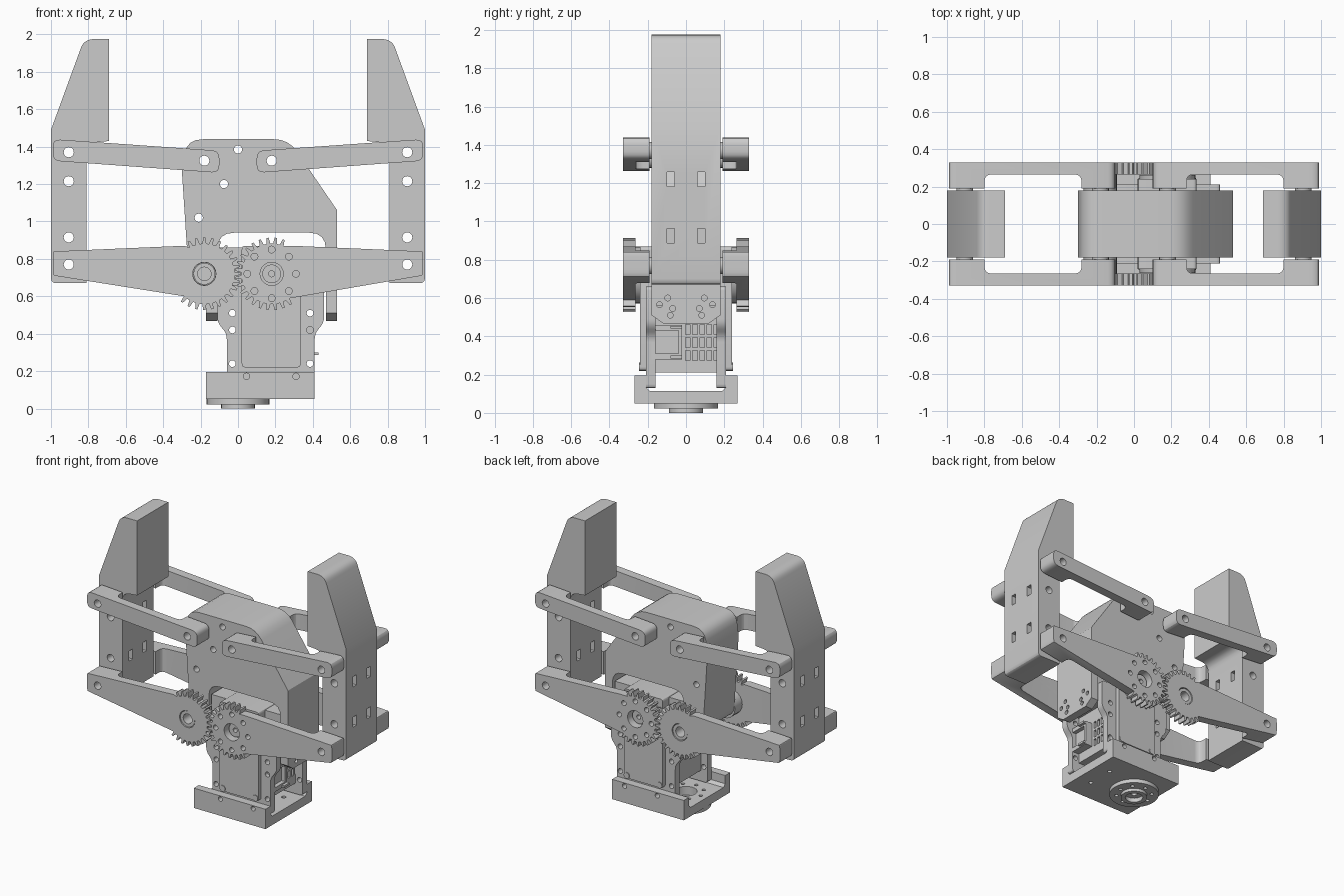
import bpy, bmesh
from math import sin, cos, pi, radians
from mathutils import Vector, Matrix

if "Cube" in bpy.data.objects:
    bpy.data.objects.remove(bpy.data.objects["Cube"])


def rounded(pts, r, n=4):
    """Round every corner of a 2D polygon; a point may carry its own radius."""
    out = []
    for i, p in enumerate(pts):
        rad = p[2] if len(p) > 2 else r
        v = Vector(p[:2])
        a, b = Vector(pts[i - 1][:2]), Vector(pts[(i + 1) % len(pts)][:2])
        if rad == 0:
            out.append(tuple(v))
            continue
        s = v + (a - v).normalized() * min(rad, (a - v).length * .48)
        e = v + (b - v).normalized() * min(rad, (b - v).length * .48)
        for k in range(n + 1):
            t = k / n
            out.append(tuple(s * (1 - t) ** 2 + v * 2 * t * (1 - t) + e * t * t))
    return out


def circle(c, r, n=24):
    return [(c[0] + r * cos(2 * pi * k / n), c[1] + r * sin(2 * pi * k / n)) for k in range(n)]


def rect(x0, x1, z0, z1):
    return [(x0, z0), (x1, z0), (x1, z1), (x0, z1)]


def mesh_of(name, prisms):
    """Each prism is (profile, axis, start, end)."""
    bm = bmesh.new()
    for pts, axis, a, b in prisms:
        def put(p, t):
            return {'x': (t, p[0], p[1]), 'y': (p[0], t, p[1]), 'z': (p[0], p[1], t)}[axis]
        lo = [bm.verts.new(put(p, a)) for p in pts]
        hi = [bm.verts.new(put(p, b)) for p in pts]
        bm.faces.new(lo)
        bm.faces.new(hi[::-1])
        for i in range(len(pts)):
            j = (i + 1) % len(pts)
            bm.faces.new((lo[i], hi[i], hi[j], lo[j]))
    bmesh.ops.recalc_face_normals(bm, faces=bm.faces[:])
    me = bpy.data.meshes.new(name)
    bm.to_mesh(me)
    bm.free()
    return me


def link_obj(name, me):
    ob = bpy.data.objects.new(name, me)
    bpy.context.collection.objects.link(ob)
    return ob


def make(name, solids, cuts=()):
    ob = link_obj(name, mesh_of(name, solids))
    if cuts:
        cutter = link_obj("cutter", mesh_of("cutter", cuts))
        cutter.hide_render = True
        mod = ob.modifiers.new("cut", 'BOOLEAN')
        mod.operation, mod.solver, mod.object = 'DIFFERENCE', 'EXACT', cutter
        mod.use_self = True
        dg = bpy.context.evaluated_depsgraph_get()
        me = bpy.data.meshes.new_from_object(ob.evaluated_get(dg))
        ob.modifiers.clear()
        ob.data = me
        bpy.data.objects.remove(cutter)
    return ob


def mirrored(ob, axis):
    me = ob.data.copy()
    s = [1, 1, 1]
    s['xyz'.index(axis)] = -1
    me.transform(Matrix.Diagonal((*s, 1)))
    me.flip_normals()
    return link_obj(ob.name + "_mirror_" + axis, me)


def drill(x, z, r=.027, y0=-.5, y1=.5):
    return (circle((x, z), r, 20), 'y', y0, y1)


# Fingers with pivot holes and side windows
finger = [(-1, .67, .03), (-1, 1.49), (-.83, 1.955, .03), (-.79, 1.975, .02), (-.69, 1.975),
          (-.69, 1.43), (-.81, 1.42, .06), (-.81, .67)]
windows = [(rect(y - .02, y + .02, z - .037, z + .037), 'x', -1.2, -.5)
           for y in (-.08, .08) for z in (.925, 1.22)]
f = make("finger", [(rounded(finger, 0), 'y', -.18, .18)],
         [drill(-.905, z) for z in (.77, .915, 1.215, 1.37)] + windows)
mirrored(f, 'x')

# Upper links: bars with thick ends, plus spacers at the pivots
upper = rounded([(-.99, 1.325), (-.99, 1.44), (-.10, 1.378), (-.10, 1.26)], .04)
pocket = rounded([(-.80, -.265, .04), (-.28, -.265, .04), (-.28, -.1), (-.80, -.1)], 0)
u = make("upper_link", [(upper, 'y', -.33, -.19)],
         [drill(-.905, 1.37), drill(-.18, 1.325), (pocket, 'z', 1, 1.6)])
s = make("pivot_spacers", [drill(x, z, .045, -.19, -.18) for x, z in
                           ((-.905, 1.37), (-.905, .77), (-.18, 1.325))],
         [drill(x, z) for x, z in ((-.905, 1.37), (-.905, .77), (-.18, 1.325))])
for part in (u, s):
    mirrored(mirrored(part, 'x'), 'y')
    mirrored(part, 'y')


# Lower arms that end in meshing gears
def gear_arm(name, side, phase, cuts):
    step = 2 * pi / 28
    pts = rounded([(-.98, .84, .0), (-.99, .84, .04), (-.99, .71, .04), (-.97, .71, .0)], 0)[1:-1]
    k = -10
    while k * step + phase < radians(120):
        a = k * step + phase
        pts += [(-.18 + r * cos(a + d * step), .72 + r * sin(a + d * step))
                for r, d in ((.162, -.30), (.194, -.13), (.194, .13), (.162, .30))]
        k += 1
    pts.append((-.29, .87))
    pts = [(p[0] * side, p[1]) for p in pts]
    gap = [(p[0] * side, p[1]) for p in
           rounded([(-.80, -.265, .04), (.1, -.265), (.1, -.1), (-.80, -.1)], 0)]
    arm = make(name, [(pts, 'y', -.33, -.19)], [(gap, 'z', .3, 1.1), drill(-.905 * side, .77)] + cuts)
    mirrored(arm, 'y')


bolts = [drill(.18 + .13 * cos(k * pi / 4), .72 + .13 * sin(k * pi / 4), .018) for k in range(8)]
gear_arm("idler_gear_arm", 1, 0, [drill(-.18, .72, .062)])
gear_arm("drive_gear_arm", -1, pi / 28, bolts + [drill(.18, .72, .062)])

# Gear axles and drive horns
axle = make("idler_axle", [drill(-.18, .72, .058, -.325, -.17)], [drill(-.18, .72, .036, -.5, -.2)])
collar = make("idler_collar", [drill(-.18, .72, .09, -.265, -.18)], [drill(-.18, .72, .06)])
horn = make("drive_horn", [drill(.18, .72, .15, -.263, -.24)], bolts + [drill(.18, .72, .04)])
boss = make("drive_boss", [drill(.18, .72, .05, -.29, -.235)], [drill(.18, .72, .016, -.5, -.25)])
for part in (axle, collar, horn, boss):
    mirrored(part, 'y')

# Palm block with an arch over the servo
palm = [(-.26, .66, .08), (-.30, 1.27, .02), (-.275, 1.44, .09), (.27, 1.44, .08), (.53, 1.06),
        (.53, .66), (.47, .66), (.47, .94, .09), (-.11, .94, .09), (-.11, .66)]
make("palm", [(rounded(palm, 0), 'y', -.18, .18)],
     [drill(x, z, .022) for x, z in ((0, 1.385), (-.075, 1.2), (-.21, 1.02))]
     + [drill(x, 1.325) for x in (-.18, .18)])

# Palm side walls with tapered ends and bolt holes
wall = [(-.18, .66), (-.18, .51), (-.12, .468), (.12, .468), (.18, .51), (.18, .66)]
spots = [(sy * y, z) for sy in (-1, 1) for y, z in ((.138, .565), (.095, .6), (.082, .51), (.07, .545))]
for name, x in (("left_wall", -.17), ("right_wall", .47)):
    make(name, [(wall, 'x', x, x + .06)], [(circle(p, .015, 14), 'x', x - .1, x + .2) for p in spots])

# Servo: head, case, covers, vents and plug
make("servo_head", [(rect(-.10, .46, .56, .86), 'y', -.165, .165)])
vents = [(rect(y - .012, y + .012, z - .026, z + .026), 'x', .33, .5)
         for y in (.01, .047, .084, .121, .158) for z in (.3, .368, .436)]
make("servo_case", [(rounded(rect(-.20, .20, .21, .6), .03), 'x', -.01, .355)], vents)
make("servo_cover", [(rounded(rect(.02, .335, .22, .87), .02), 'y', -.24, .24)])
make("servo_plug", [(rect(-.18, -.02, .28, .46), 'x', .35, .41)],
     [(rect(-.16, -.04, .31, .43), 'x', .38, .6)])
make("plug_clips", [(rect(-.08, -.02, z, z + .015), 'x', .41, .43) for z in (.285, .44)])

# Mounting plates on both servo faces
plate = [(-.06, .13), (.41, .13), (.41, .40, .03), (.46, .46, .03), (.46, .66), (-.11, .66),
         (-.11, .46, .03), (-.06, .40, .03)]
m = make("mount_plate", [(rounded(plate, .02), 'y', -.21, -.16)],
         [drill(x, z, .018) for x in (-.03, .385) for z in (.24, .42, .51)])
mirrored(m, 'y')
screws = make("plate_screws", [drill(x, .24, .022, -.246, -.2) for x in (.045, .31)])
mirrored(screws, 'y')

# Base bracket: U channel with screw holes
channel = [(-.268, .05), (.268, .05), (.268, .195), (.21, .195), (.21, .135), (.19, .115),
           (-.19, .115), (-.21, .135), (-.21, .195), (-.268, .195)]
ring = [(circle((.12 * cos(k * pi / 4), .12 * sin(k * pi / 4)), .013, 12), 'z', -.1, .3) for k in range(8)]
make("base_bracket", [(channel, 'x', -.17, .41)],
     [drill(x, .172, .017) for x in (.045, .31)] + [(circle((0, 0), .075), 'z', -.1, .3)] + ring
     + [(circle((.3, y), .015, 12), 'z', -.1, .3) for y in (-.1, .1)])

# Wrist flange under the base
make("wrist_flange", [(circle((0, 0), .168, 40), 'z', .022, .05)],
     ring + [(circle((0, 0), .06), 'z', -.1, .3)])
make("wrist_hub", [(circle((0, 0), .09, 32), 'z', 0, .022)], [(circle((0, 0), .06), 'z', -.1, .3)])
make("wrist_core", [(circle((0, 0), .06), 'z', .03, .06)], [(circle((0, 0), .02, 16), 'z', -.1, .3)])

# Smooth only the rounded surfaces
for ob in bpy.context.scene.objects:
    ob.select_set(True)
    bpy.context.view_layer.objects.active = ob
bpy.ops.object.shade_smooth_by_angle(angle=radians(28))
